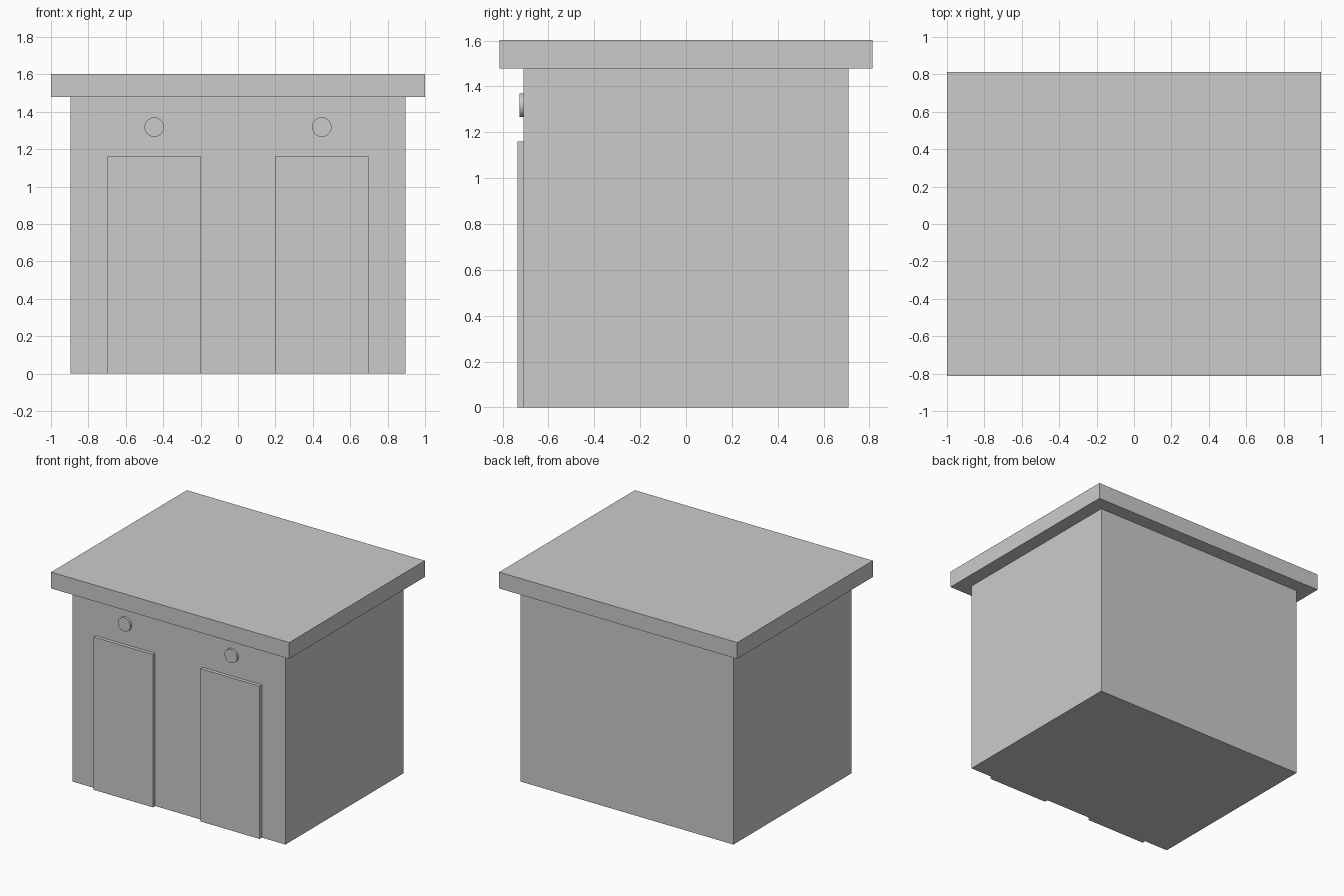
import bpy
import math

cube = bpy.data.objects.get("Cube")
if cube:
    bpy.data.objects.remove(cube, do_unlink=True)

GREY = (0.6, 0.6, 0.6, 1.0)
grey = bpy.data.materials.new("light_grey")
grey.use_nodes = True
grey.diffuse_color = GREY
shader = next(n for n in grey.node_tree.nodes if n.type == 'BSDF_PRINCIPLED')
shader.inputs["Base Color"].default_value = GREY


def box(name, low, high):
    """Box spanning two opposite corners."""
    centre = [(a + b) / 2 for a, b in zip(low, high)]
    bpy.ops.mesh.primitive_cube_add(size=1, location=centre)
    obj = bpy.context.object
    obj.name = name
    obj.scale = [b - a for a, b in zip(low, high)]
    bpy.ops.object.transform_apply(location=False, rotation=False, scale=True)
    obj.data.materials.append(grey)
    return obj


def disc(name, x, z, radius, front, back):
    """Short cylinder facing the front."""
    bpy.ops.mesh.primitive_cylinder_add(
        vertices=48, radius=radius, depth=back - front,
        location=(x, (front + back) / 2, z), rotation=(math.pi / 2, 0, 0))
    obj = bpy.context.object
    obj.name = name
    obj.data.materials.append(grey)
    bpy.ops.object.shade_smooth_by_angle(angle=math.radians(30))
    return obj


WALL_X, WALL_Y = 0.895, 0.709
EAVES, TOP = 1.478, 1.602

# Main block and overhanging flat roof
box("walls", (-WALL_X, -WALL_Y, 0), (WALL_X, WALL_Y, EAVES))
box("flat_roof", (-1, -0.814, EAVES), (1, 0.814, TOP))

# A door and a round lamp above it on each side of the front
DOOR_X, DOOR_HALF = 0.448, 0.249
for side, sign in (("left", 1), ("right", -1)):
    x = sign * DOOR_X
    box(f"{side}_door", (x - DOOR_HALF, -0.736, 0),
        (x + DOOR_HALF, -WALL_Y, 1.16))
    disc(f"{side}_lamp", x, 1.318, 0.052, -0.727, -WALL_Y)
